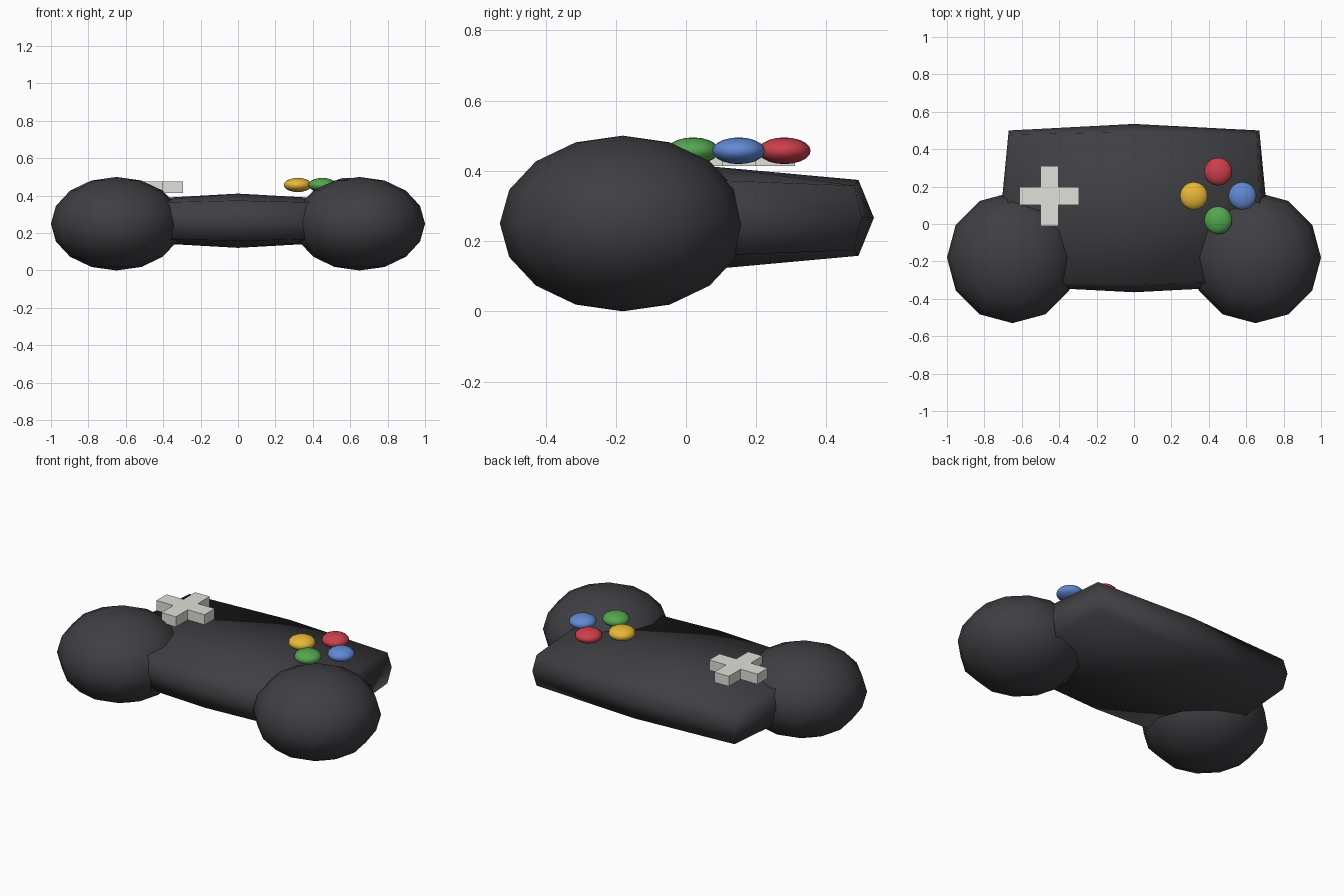
import bpy, bmesh
from math import hypot
from mathutils import Vector, Matrix

if "Cube" in bpy.data.objects:
    bpy.data.objects.remove(bpy.data.objects["Cube"])


def material(name, color):
    m = bpy.data.materials.new(name)
    m.diffuse_color = (*color, 1)
    m.use_nodes = True
    m.node_tree.nodes["Principled BSDF"].inputs["Base Color"].default_value = m.diffuse_color
    return m


def add_object(name, bm, mat, smooth=True):
    bmesh.ops.recalc_face_normals(bm, faces=bm.faces)
    for f in bm.faces:
        f.smooth = smooth
    me = bpy.data.meshes.new(name)
    bm.to_mesh(me)
    bm.free()
    me.materials.append(mat)
    ob = bpy.data.objects.new(name, me)
    bpy.context.collection.objects.link(ob)
    return ob


def ellipsoid(name, center, radii, seg, rings, mat):
    bm = bmesh.new()
    bmesh.ops.create_uvsphere(bm, u_segments=seg, v_segments=rings, radius=1)
    bm.transform(Matrix.Translation(center) @ Matrix.Diagonal((*radii, 1)))
    return add_object(name, bm, mat)


shell = material("shell", (0.05, 0.05, 0.057))
pale = material("pale_grey", (0.75, 0.75, 0.70))

# Body: box halved on each axis, with face centres bulging past edges and corners
bm = bmesh.new()
bmesh.ops.create_cube(bm, size=2)
bmesh.ops.subdivide_edges(bm, edges=bm.edges[:], cuts=1, use_grid_fill=True)
for v in bm.verts:
    x, y, z = (round(c) for c in v.co)
    v.co = Vector((x * (0.71 - hypot(0.04 * y, 0.035 * z)),
                   0.085 + y * (0.45 - hypot(0.035 * x, 0.044 * z)),
                   0.266 + z * (0.145 - hypot(0.038 * x, 0.037 * y))))
add_object("body", bm, shell)

# Hand grips
for side, s in (("left", -1), ("right", 1)):
    ellipsoid(side + "_grip", (0.65 * s, -0.18, 0.25), (0.35, 0.35, 0.25), 12, 8, shell)

# Direction pad: plus-shaped outline extruded upward
a, b = 0.16, 0.048
quarter = [(a, -b), (a, b), (b, b)]
outline = []
for turn in range(4):
    outline += quarter
    quarter = [(-y, x) for x, y in quarter]
bm = bmesh.new()
face = bm.faces.new([bm.verts.new((x - 0.453, y + 0.15, 0.414)) for x, y in outline])
new = bmesh.ops.extrude_face_region(bm, geom=[face], use_keep_orig=True)["geom"]
bmesh.ops.translate(bm, vec=(0, 0, 0.061),
                    verts=[g for g in new if isinstance(g, bmesh.types.BMVert)])
add_object("direction_pad", bm, pale, smooth=False)

# Four round buttons in a diamond
for name, color, dx, dy in (("red", (0.60, 0.05, 0.07), 0, 0.13),
                            ("green", (0.09, 0.38, 0.08), 0, -0.13),
                            ("blue", (0.12, 0.25, 0.65), 0.13, 0),
                            ("yellow", (0.80, 0.48, 0.04), -0.13, 0)):
    ellipsoid(name + "_button", (0.45 + dx, 0.15 + dy, 0.457), (0.075, 0.075, 0.038),
              16, 10, material(name, color))
